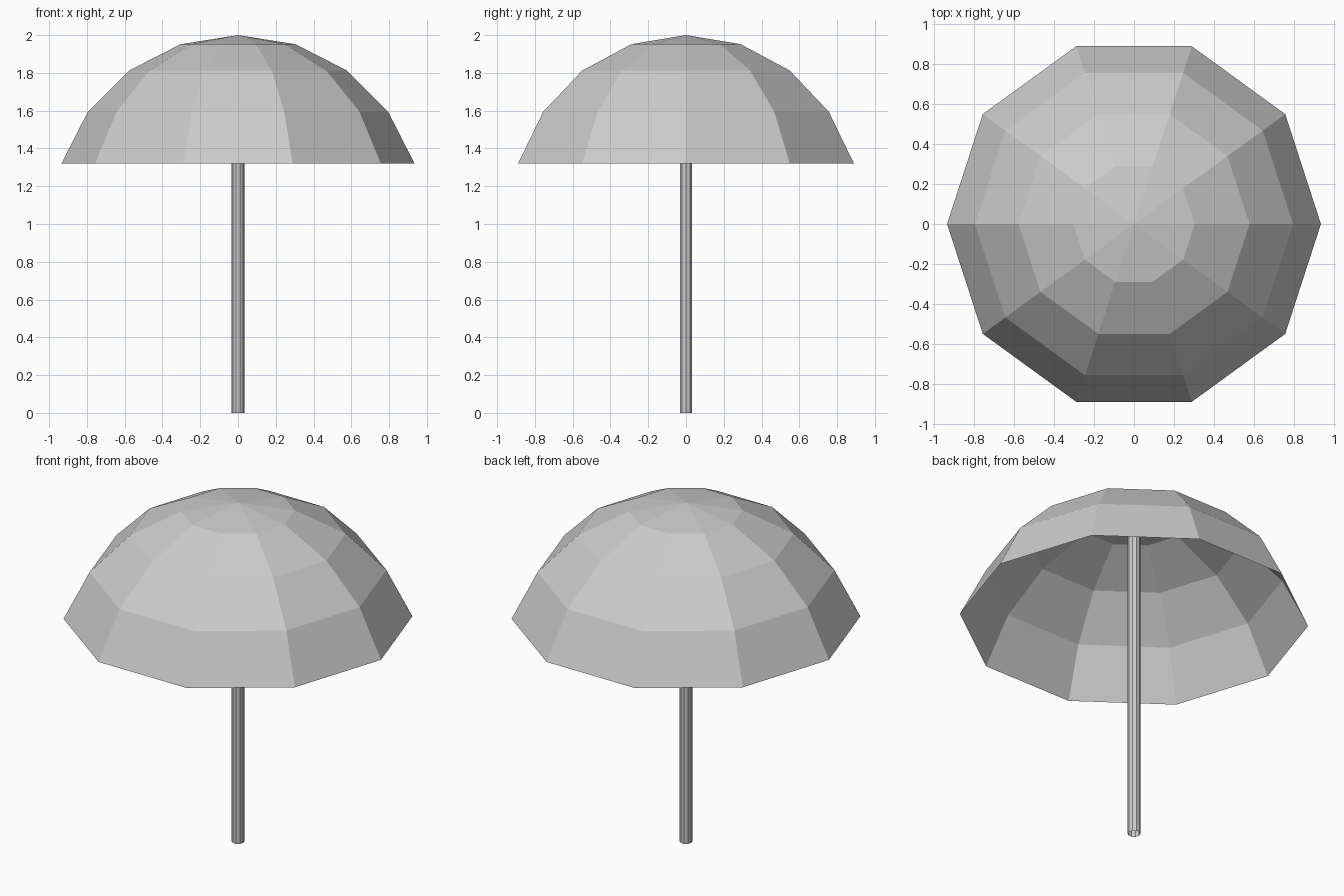
import bpy, bmesh
from math import sin, cos, pi, radians

if "Cube" in bpy.data.objects:
    bpy.data.objects.remove(bpy.data.objects["Cube"])

SIDES = 10
R = 0.982            # dome radius
CENTRE_Z = 2.0 - R   # dome apex sits at z = 2


def lathe(name, profile, apex=None):
    """Flat-sided surface of revolution from (radius, z) pairs, top to bottom."""
    bm = bmesh.new()
    rings = [[bm.verts.new((r * cos(2 * pi * i / SIDES), r * sin(2 * pi * i / SIDES), z))
              for i in range(SIDES)] for r, z in profile]
    tip = bm.verts.new((0, 0, apex)) if apex is not None else None
    for i in range(SIDES):
        j = (i + 1) % SIDES
        if tip:
            bm.faces.new((tip, rings[0][i], rings[0][j]))
        for up, low in zip(rings, rings[1:]):
            bm.faces.new((up[i], low[i], low[j], up[j]))
    mesh = bpy.data.meshes.new(name)
    bm.to_mesh(mesh)
    bm.free()
    obj = bpy.data.objects.new(name, mesh)
    bpy.context.collection.objects.link(obj)
    return obj


# Open dome canopy: rings every 18 degrees down from the apex
lathe("canopy", [(R * sin(radians(a)), CENTRE_Z + R * cos(radians(a)))
                 for a in (18, 36, 54, 72)], apex=2.0)

# Thin open tube pole reaching up to the canopy
lathe("pole", [(0.034, 1.99), (0.034, 0.0)])
